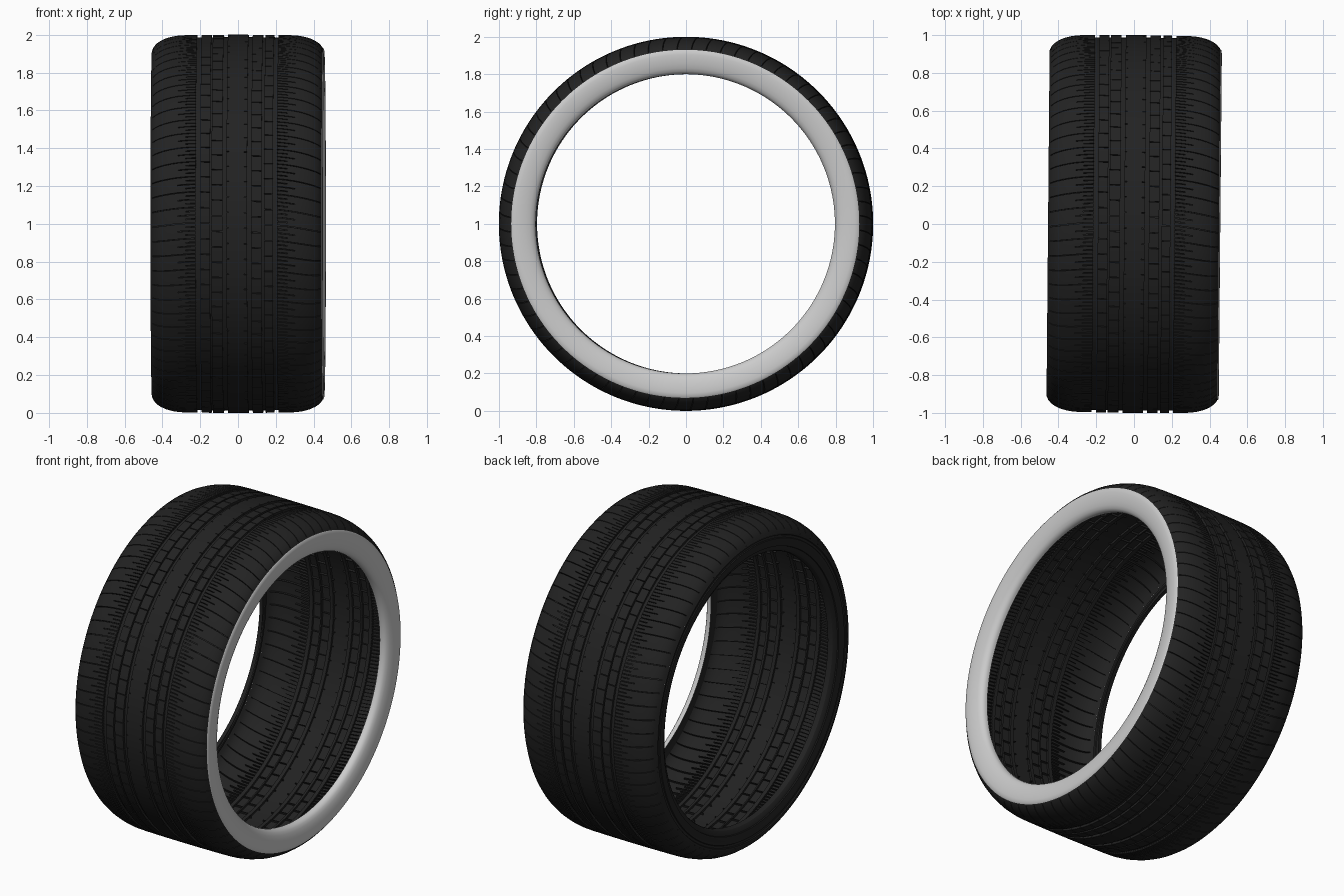
import bpy, bmesh, math

if "Cube" in bpy.data.objects:
    bpy.data.objects.remove(bpy.data.objects["Cube"])

HALF, PITCHES, DEPTH = 0.455, 76, 0.013
ROW = 2 * math.pi / PITCHES / 4          # four block/groove rows per pitch
GROOVE = 0.19                            # groove share of each row
YAW = -0.009                             # the tyre stands turned very slightly

black = bpy.data.materials.new("rubber")
black.diffuse_color = (0.016, 0.016, 0.016, 1)
black.use_nodes = True
black.node_tree.nodes["Principled BSDF"].inputs["Base Color"].default_value = black.diffuse_color


def tread_radius(x):
    t = min(1, max(0, (abs(x) - 0.27) / (HALF - 0.27)))
    return 1 - 0.095 * (1 - (1 - t ** 2.1) ** (1 / 2.1)) - 0.03 * min(abs(x), 0.27) ** 2


def skew(x):
    # shoulder grooves sweep slightly round the tyre
    return 0.25 * max(0, abs(x) - 0.22) ** 1.4 + 0.03 * x


def finish(name, bm, material=None, angle=30):
    mesh = bpy.data.meshes.new(name)
    bm.to_mesh(mesh)
    bm.free()
    obj = bpy.data.objects.new(name, mesh)
    bpy.context.collection.objects.link(obj)
    obj.location.z = 1
    obj.rotation_euler.z = YAW
    if material:
        mesh.materials.append(material)
    bpy.ops.object.select_all(action='DESELECT')
    obj.select_set(True)
    bpy.context.view_layer.objects.active = obj
    bpy.ops.object.shade_smooth_by_angle(angle=math.radians(angle))
    return obj


def sweep(bm, profile, angles, twist=lambda x: 0):
    # revolve (x, radius) points round the axle; returns faces by (column, row)
    grid = [[bm.verts.new((x, r * math.cos(a + twist(x)), r * math.sin(a + twist(x))))
             for a in angles] for x, r in profile]
    n, faces = len(angles), {}
    for i in range(len(profile) - 1):
        for j in range(n):
            k = (j + 1) % n
            faces[i, j] = bm.faces.new((grid[i][j], grid[i][k], grid[i + 1][k], grid[i + 1][j]))
    return faces


def is_groove(x, row, narrow):
    # long circumferential channels
    for centre, width in ((-0.203, 0.024), (-0.063, 0.022), (0.068, 0.022),
                          (0.14, 0.014), (0.204, 0.022), (-0.135, 0.008)):
        if abs(x - centre) < width / 2:
            return True
    if not narrow:
        return False
    ax, phase = abs(x), row % 4
    if ax > 0.445:
        return False
    if ax > 0.31:                        # long shoulder grooves
        return phase == 0
    if ax > 0.215:                       # short shoulder sipes
        return phase in (0, 2) or (ax < 0.27 and row % 2 == 1)
    if ax > 0.138:                       # outer brick column
        return phase == 0
    if ax > 0.075:                       # inner brick column
        return phase == 2
    return ax > 0.04 and phase == 1      # nicks in the centre rib


# tread: one grid whose groove faces are pushed inward
xs = [-0.453, -0.445, -0.43, -0.41, -0.38, -0.345, -0.31, -0.27, -0.24, -0.215, -0.191,
      -0.139, -0.131, -0.074, -0.052, -0.04, 0, 0.04, 0.057, 0.079, 0.133, 0.147,
      0.193, 0.215, 0.24, 0.27, 0.31, 0.345, 0.38, 0.41, 0.43, 0.445, 0.453]
angles = []
for j in range(PITCHES * 4):
    angles += [j * ROW, (j + GROOVE) * ROW]
bm = bmesh.new()
faces = sweep(bm, [(x, tread_radius(x)) for x in xs], angles, skew)
sunk = [f for (i, j), f in faces.items()
        if is_groove((xs[i] + xs[i + 1]) / 2, j // 2, j % 2 == 0)]
ext = bmesh.ops.extrude_face_region(bm, geom=sunk)["geom"]
left = [f for f in sunk if f.is_valid]
if left:
    bmesh.ops.delete(bm, geom=left, context='FACES_ONLY')
for v in (g for g in ext if isinstance(g, bmesh.types.BMVert)):
    r = math.hypot(v.co.y, v.co.z)
    v.co.y *= (r - DEPTH) / r
    v.co.z *= (r - DEPTH) / r
finish("tread", bm, black, 25)

# sidewalls: listed from the tread edge inward, then swept
ring = [2 * math.pi * i / 160 for i in range(160)]
edge = tread_radius(0.453)
dark_side = [(0.453, edge), (0.455, 0.915), (0.455, 0.905), (0.449, 0.902), (0.449, 0.888),
             (0.454, 0.885), (0.453, 0.865), (0.447, 0.845), (0.447, 0.838), (0.441, 0.836),
             (0.437, 0.82), (0.428, 0.807), (0.415, 0.801), (0.40, 0.80)]
bm = bmesh.new()
sweep(bm, [(-x, r) for x, r in reversed(dark_side)], ring)
finish("plain_sidewall", bm, black)

white_side = [(0.450, edge + 0.012), (0.455, 0.923), (0.457, 0.905), (0.456, 0.88), (0.452, 0.855),
              (0.446, 0.832), (0.438, 0.815), (0.428, 0.805), (0.415, 0.80), (0.40, 0.80)]
bm = bmesh.new()
sweep(bm, white_side, ring)
finish("white_sidewall", bm)

# dark lining behind the white wall
bm = bmesh.new()
sweep(bm, [(x - 0.008, r + 0.004) for x, r in white_side[1:-1]], ring)
finish("sidewall_lining", bm, black)
